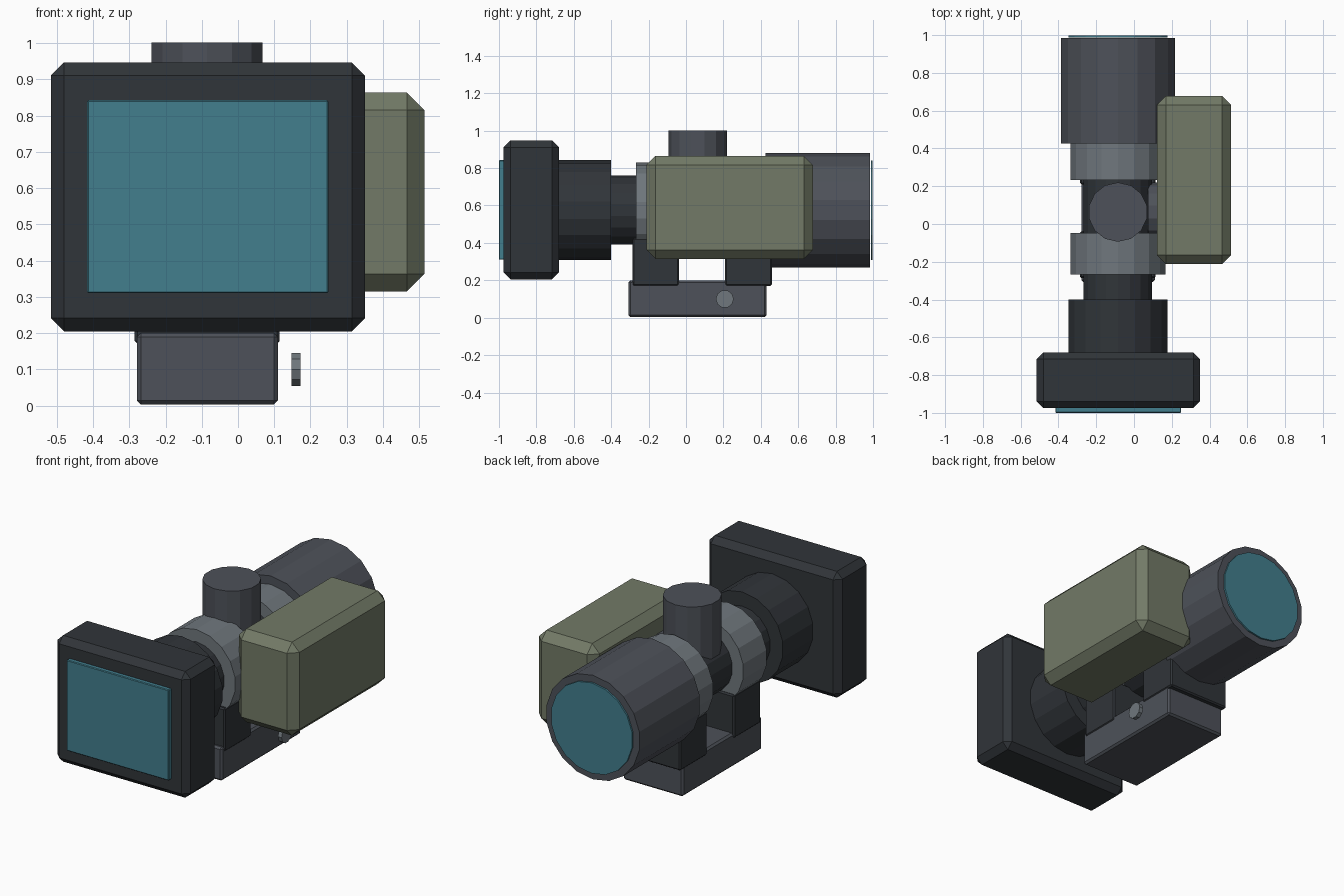
import bpy, bmesh, math
from mathutils import Matrix, Vector

if "Cube" in bpy.data.objects:
    bpy.data.objects.remove(bpy.data.objects["Cube"])


def material(name, rgb):
    m = bpy.data.materials.new(name)
    m.diffuse_color = (*rgb, 1)
    m.use_nodes = True
    m.node_tree.nodes["Principled BSDF"].inputs["Base Color"].default_value = m.diffuse_color
    return m


DARK = material("dark_polymer", (0.03, 0.035, 0.041))
GREY = material("grey_metal", (0.075, 0.083, 0.1))
LIGHT = material("light_metal", (0.16, 0.185, 0.205))
GREEN = material("olive", (0.17, 0.195, 0.135))
TEAL = material("glass", (0.055, 0.21, 0.27))

CX, CZ = -0.085, 0.575   # optical axis
TY = 0.063               # turret position along the axis


def finish(name, bm, mat):
    me = bpy.data.meshes.new(name)
    bm.to_mesh(me)
    bm.free()
    me.materials.append(mat)
    ob = bpy.data.objects.new(name, me)
    bpy.context.collection.objects.link(ob)
    return ob


def box(name, x, y, z, mat, bevel=0.0):
    """Box from (min, max) ranges with an optional flat chamfer."""
    bm = bmesh.new()
    bmesh.ops.create_cube(bm, size=1)
    for v in bm.verts:
        v.co = Vector([(a + b) / 2 + c * (b - a) for c, (a, b) in zip(v.co, (x, y, z))])
    ob = finish(name, bm, mat)
    if bevel:
        mod = ob.modifiers.new("chamfer", "BEVEL")
        mod.width = bevel
        mod.segments = 1
    return ob


def cylinder(name, start, end, radius, mat, sides=18):
    """Capped cylinder between two points."""
    a, b = Vector(start), Vector(end)
    bm = bmesh.new()
    rot = Vector((0, 0, 1)).rotation_difference(b - a).to_matrix().to_4x4()
    bmesh.ops.create_cone(bm, cap_ends=True, segments=sides, radius1=radius, radius2=radius,
                          depth=(b - a).length, matrix=Matrix.Translation((a + b) / 2) @ rot)
    return finish(name, bm, mat)


def barrel(name, y0, y1, radius, mat):
    return cylinder(name, (CX, y0, CZ), (CX, y1, CZ), radius, mat)


# Optical tube, from eyepiece to objective
barrel("main_tube", -0.45, 0.5, 0.184, DARK)
barrel("eyepiece", -0.70, -0.40, 0.267, DARK)
barrel("objective_bell", 0.425, 0.985, 0.306, GREY)
barrel("objective_lens", 0.988, 0.998, 0.266, TEAL)

# Display housing and screen
box("display_housing", (-0.516, 0.35), (-0.975, -0.68), (0.205, 0.947), DARK, 0.036)
box("screen", (-0.416, 0.249), (-1.0, -0.96), (0.31, 0.843), TEAL, 0.004)

# Mount rings and their feet
for label, r0, r1, f0, f1 in (("rear", -0.268, -0.048, -0.287, -0.038),
                              ("front", 0.232, 0.45, 0.209, 0.46)):
    barrel(label + "_ring", r0, r1, 0.256, LIGHT)
    box(label + "_ring_foot", (-0.285, 0.115), (f0, f1), (0.17, 0.425), DARK, 0.008)

# Mount base and clamp bolt
box("mount_base", (-0.279, 0.11), (-0.308, 0.43), (0.003, 0.2), GREY, 0.011)
cylinder("clamp_bolt", (0.148, 0.207, 0.1), (0.172, 0.207, 0.1), 0.048, LIGHT, 10)

# Top turret and side turret
cylinder("top_turret", (CX, TY, 0.68), (CX, TY, 1.002), 0.157, GREY, 14)
cylinder("side_turret", (0.075, TY, CZ), (0.2, TY, CZ), 0.157, GREY, 14)

# Electronics pod on the right side
box("side_pod", (0.121, 0.514), (-0.212, 0.678), (0.315, 0.864), GREEN, 0.048)
